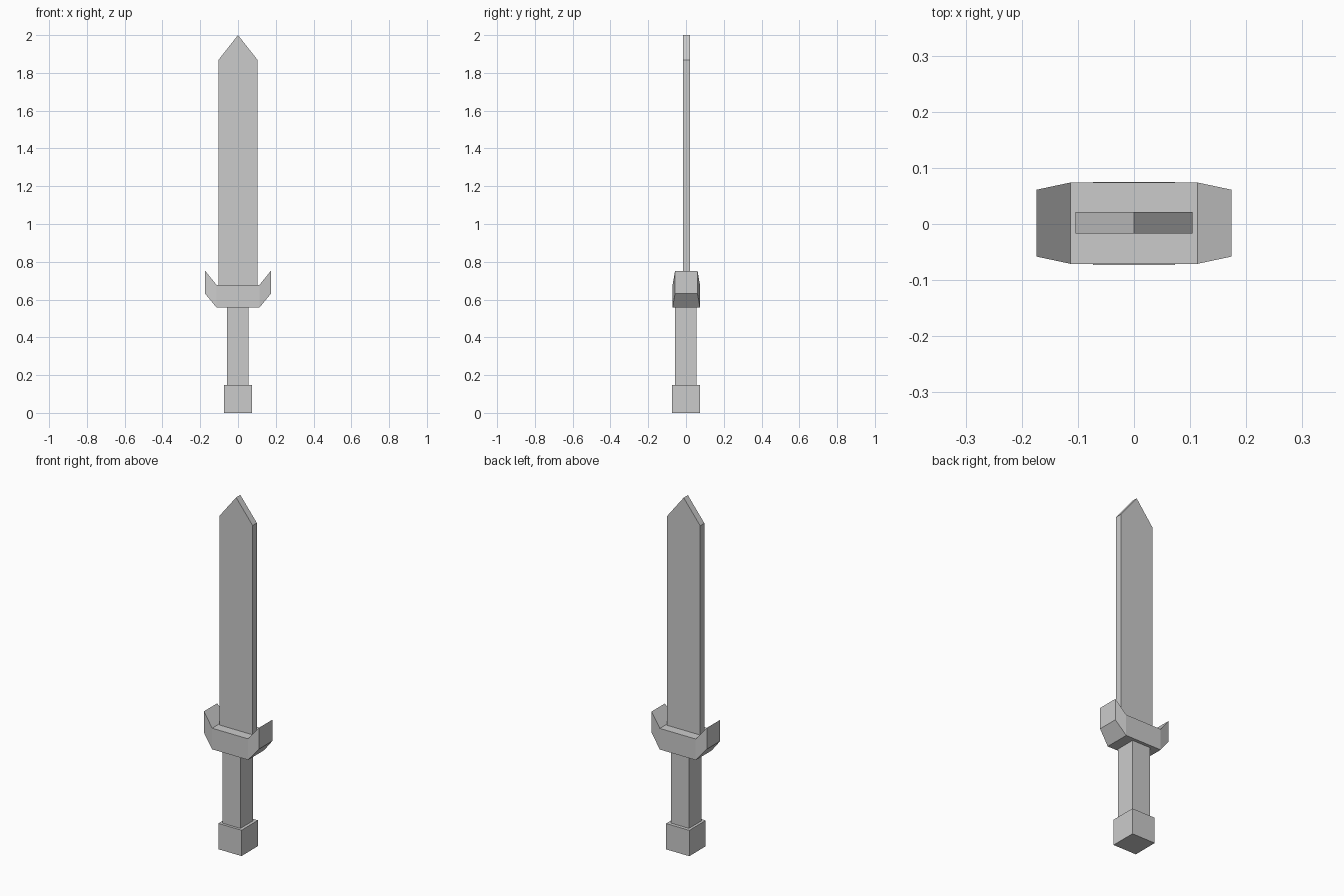
import bpy
import bmesh

cube = bpy.data.objects.get("Cube")
if cube:
    bpy.data.objects.remove(cube, do_unlink=True)

# Single plain grey for every part
grey = bpy.data.materials.new("light_grey")
grey.use_nodes = True
colour = (0.6, 0.6, 0.6, 1.0)
grey.diffuse_color = colour
grey.node_tree.nodes["Principled BSDF"].inputs["Base Color"].default_value = colour


def finish(name, bm):
    bmesh.ops.recalc_face_normals(bm, faces=bm.faces[:])
    mesh = bpy.data.meshes.new(name)
    bm.to_mesh(mesh)
    bm.free()
    mesh.materials.append(grey)
    obj = bpy.data.objects.new(name, mesh)
    bpy.context.collection.objects.link(obj)
    return obj


def extrude_profile(name, points, y_min, y_max):
    """Extrude an outline in x and z along y."""
    bm = bmesh.new()
    face = bm.faces.new([bm.verts.new((x, y_min, z)) for x, z in points])
    result = bmesh.ops.extrude_face_region(bm, geom=[face])
    verts = [v for v in result["geom"] if isinstance(v, bmesh.types.BMVert)]
    bmesh.ops.translate(bm, verts=verts, vec=(0, y_max - y_min, 0))
    return finish(name, bm)


def block(name, x_min, x_max, y_min, y_max, z_min, z_max):
    outline = [(x_min, z_min), (x_max, z_min), (x_max, z_max), (x_min, z_max)]
    return extrude_profile(name, outline, y_min, y_max)


def sweep_guard(name, sections):
    """Join rectangular sections (x, half depth, bottom, top) along x."""
    bm = bmesh.new()
    centre_y = 0.0015
    rings = []
    for x, depth, low, high in sections:
        corners = [(-depth, low), (depth, low), (depth, high), (-depth, high)]
        rings.append([bm.verts.new((x, centre_y + y, z)) for y, z in corners])
    for a, b in zip(rings, rings[1:]):
        for i in range(4):
            j = (i + 1) % 4
            bm.faces.new((a[i], a[j], b[j], b[i]))
    bm.faces.new(rings[0])
    bm.faces.new(rings[-1])
    return finish(name, bm)


# Handle
block("pommel", -0.073, 0.073, -0.073, 0.075, 0, 0.147)
block("grip", -0.058, 0.056, -0.058, 0.056, 0.147, 0.557)

# Crossguard with tapered, upturned ends
half = [(0.113, 0.0725, 0.557, 0.677), (0.174, 0.0595, 0.631, 0.752)]
mirrored = [(-x, d, low, high) for x, d, low, high in reversed(half)]
sweep_guard("crossguard", mirrored + half)

# Flat blade with a pointed tip
blade_outline = [(-0.104, 0.677), (0.104, 0.677), (0.104, 1.868),
                 (0, 2.0), (-0.104, 1.868)]
extrude_profile("blade", blade_outline, -0.017, 0.021)
